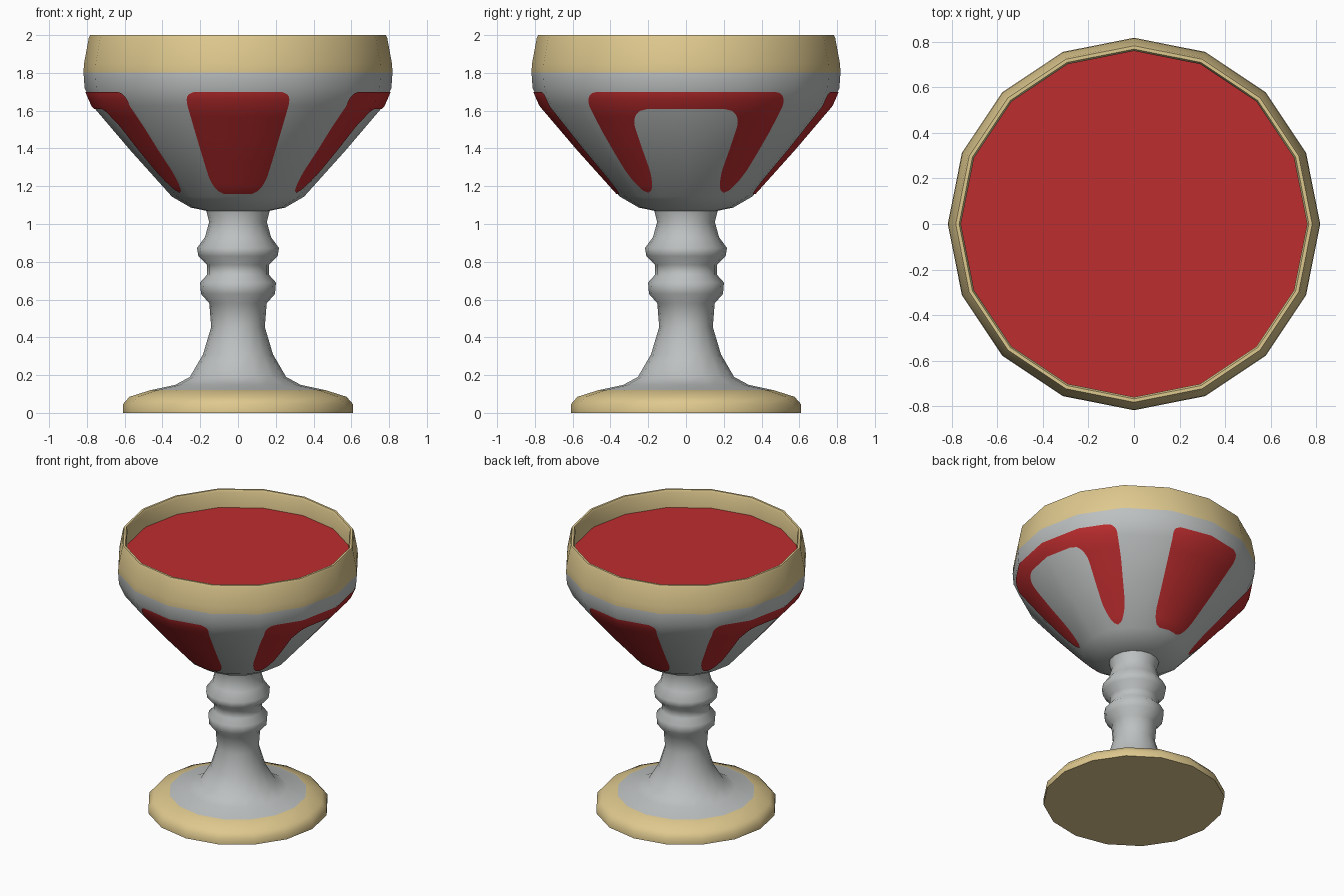
import bpy, bmesh, math

if "Cube" in bpy.data.objects:
    bpy.data.objects.remove(bpy.data.objects["Cube"])

SIDES = 16
STEP = 2 * math.pi / SIDES


def material(name, rgb):
    m = bpy.data.materials.new(name)
    m.diffuse_color = (*rgb, 1)
    m.use_nodes = True
    m.node_tree.nodes["Principled BSDF"].inputs["Base Color"].default_value = m.diffuse_color
    return m


GOLD = material("gold", (0.73, 0.578, 0.27))
SILVER = material("silver", (0.51, 0.53, 0.53))
RED = material("red", (0.51, 0.026, 0.028))

# Outer profile (radius, height) of foot, stem and bowl
OUTER = [(.61, 0), (.61, .045), (.575, .085), (.465, .12), (.333, .148), (.255, .19),
         (.185, .31), (.142, .455), (.152, .58), (.196, .63), (.201, .69), (.165, .73),
         (.165, .785), (.21, .83), (.217, .873), (.175, .93), (.153, 1.01), (.168, 1.07),
         (.25, 1.087), (.35, 1.145), (.57, 1.39), (.77, 1.625), (.812, 1.72),
         (.818, 1.803), (.815, 1.85), (.79, 1.985), (.783, 2.0)]
INNER = [(.768, 2.0), (.76, 1.985), (.76, 1.83)]


def link(name, bm, mats):
    me = bpy.data.meshes.new(name)
    bm.to_mesh(me)
    bm.free()
    for m in mats:
        me.materials.append(m)
    ob = bpy.data.objects.new(name, me)
    bpy.context.collection.objects.link(ob)
    return ob


# Goblet body: lathed profile, gold foot edge and rim, silver between
bm = bmesh.new()
rings = [[bm.verts.new((r * math.cos(i * STEP), r * math.sin(i * STEP), z))
          for i in range(SIDES)] for r, z in OUTER + INNER]
for a, b in zip(rings, rings[1:]):
    for i in range(SIDES):
        j = (i + 1) % SIDES
        f = bm.faces.new((a[i], a[j], b[j], b[i]))
        zc = f.calc_center_median().z
        f.material_index = 1 if .12 < zc < 1.803 else 0
bm.faces.new(rings[0][::-1])
goblet = link("goblet_body", bm, [GOLD, SILVER])
bpy.context.view_layer.objects.active = goblet
goblet.select_set(True)
bpy.ops.object.shade_smooth_by_angle(angle=math.radians(60))
goblet.select_set(False)

# Drink surface
bm = bmesh.new()
bm.faces.new([bm.verts.new((.76 * math.cos(i * STEP), .76 * math.sin(i * STEP), 1.87))
              for i in range(SIDES)])
link("drink", bm, [RED])


def radius(z):
    for (r0, z0), (r1, z1) in zip(OUTER, OUTER[1:]):
        if z0 <= z <= z1:
            return r0 + (r1 - r0) * (z - z0) / (z1 - z0)


def rounded(u):
    """Quarter-circle ease from 0 to 1."""
    u = min(max(u, 0), 1)
    return math.sqrt(1 - (1 - u) ** 2)


def patch(bm, normals, facing, z0, z1, lo, hi, nt, nz=40):
    """Thin patch on the faceted bowl between two angle limits (degrees)."""
    rows = []
    for k in range(nz + 1):
        z = z0 + (z1 - z0) * k / nz
        slope = (radius(z + .06) - radius(z - .06)) / .12
        row = []
        for i in range(nt + 1):
            t = math.radians(facing + lo(z) + (hi(z) - lo(z)) * i / nt)
            r = (radius(z) + .006) * math.cos(STEP / 2) / math.cos(t % STEP - STEP / 2)
            row.append(bm.verts.new((r * math.cos(t), r * math.sin(t), z)))
            n = math.hypot(1, slope)
            normals.append((math.cos(t) / n, math.sin(t) / n, -slope / n))
        rows.append(row)
    for a, b in zip(rows, rows[1:]):
        for i in range(nt):
            bm.faces.new((a[i], a[i + 1], b[i + 1], b[i])).smooth = True


def finish(name, bm, normals):
    ob = link(name, bm, [RED])
    ob.data.normals_split_custom_set_from_vertices(normals)


# Limits of the panel shapes
def solid_half(z):
    return 12 + 8.3 * rounded((z - 1.16) / .1) - 3.5 * (1 - rounded((1.70 - z) / .05))


def leg_in(z):
    return 33 - 9.5 * rounded((z - 1.165) / .14) - 8 * (1 - rounded((1.61 - z) / .11))


def leg_out(z):
    return (33 + 9.5 * rounded((z - 1.165) / .14) - max(0, z - 1.5) * 6
            - 5 * (1 - rounded((1.70 - z) / .06)))


# Solid red panels at front and back
for name, facing in (("front_panel", -90), ("back_panel", 90)):
    bm, normals = bmesh.new(), []
    patch(bm, normals, facing, 1.16, 1.70, lambda z: -solid_half(z), solid_half, 36)
    finish(name, bm, normals)

# Arched red panels at the two sides: two legs and a bar
for name, facing in (("right_arch", 0), ("left_arch", 180)):
    bm, normals = bmesh.new(), []
    patch(bm, normals, facing, 1.165, 1.61, leg_in, leg_out, 20)
    patch(bm, normals, facing, 1.165, 1.61, lambda z: -leg_out(z), lambda z: -leg_in(z), 20)
    patch(bm, normals, facing, 1.61, 1.70, lambda z: -leg_out(z), leg_out, 70, 14)
    finish(name, bm, normals)
